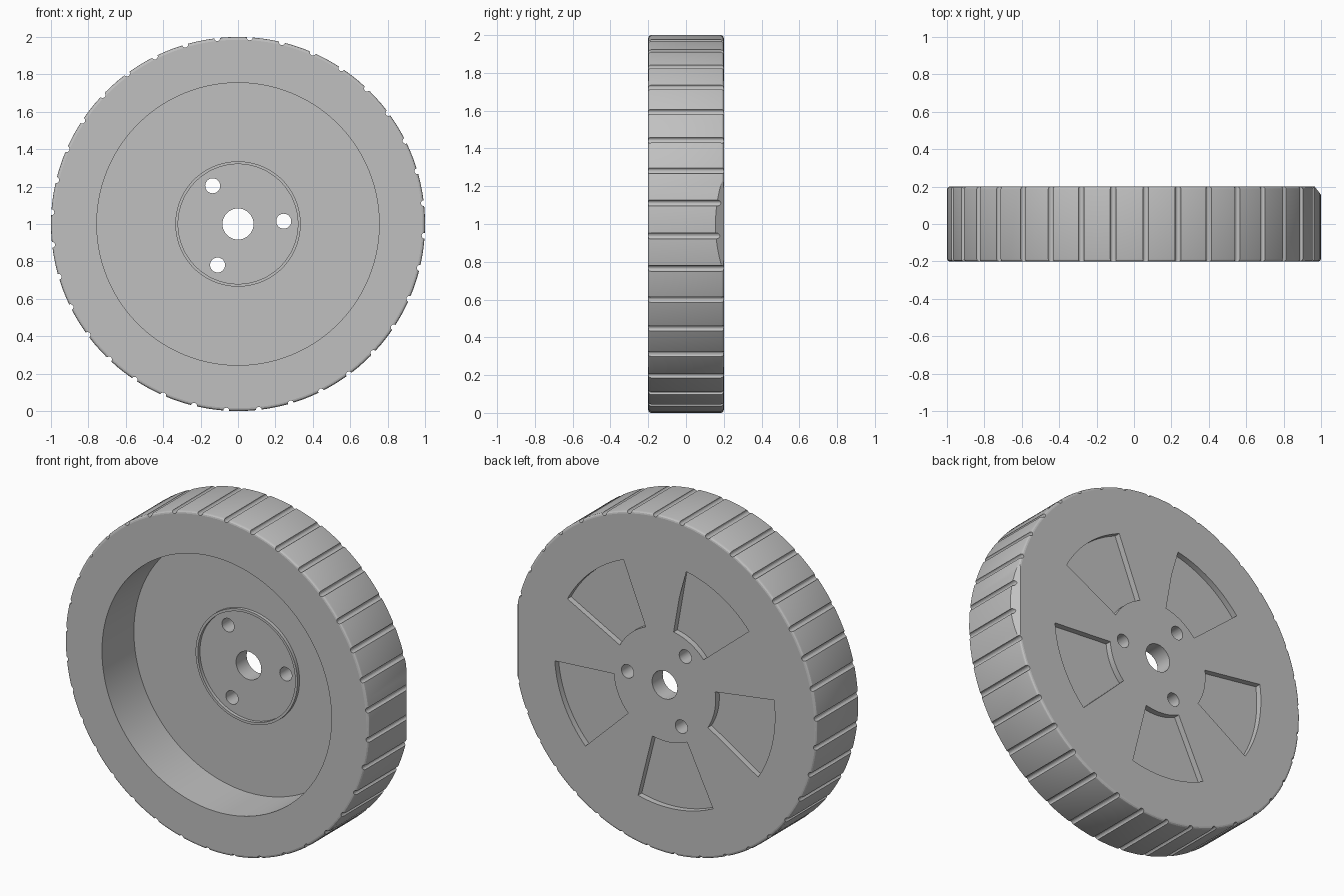
import bpy
import bmesh
from math import sin, cos, pi, radians
from mathutils import Matrix, Vector

if "Cube" in bpy.data.objects:
    bpy.data.objects.remove(bpy.data.objects["Cube"], do_unlink=True)

R, HALF = 1.0, 0.2          # wheel radius and half width
FLOOR = 0.1                 # web face inside the front recess
ROUND = 0.015               # rounded tyre edge


def make_object(name, bm):
    bmesh.ops.recalc_face_normals(bm, faces=bm.faces)
    mesh = bpy.data.meshes.new(name)
    bm.to_mesh(mesh)
    bm.free()
    obj = bpy.data.objects.new(name, mesh)
    bpy.context.collection.objects.link(obj)
    return obj


def lathe(profile, steps):
    """Revolve a closed (radius, y) profile about the wheel axle."""
    bm = bmesh.new()
    rings = []
    for i in range(steps):
        a = 2 * pi * i / steps
        rings.append([bm.verts.new((r * cos(a), y, r * sin(a))) for r, y in profile])
    n = len(profile)
    for i in range(steps):
        p, q = rings[i], rings[(i + 1) % steps]
        for j in range(n):
            k = (j + 1) % n
            bm.faces.new((p[j], p[k], q[k], q[j]))
    return bm


def add_rod(bm, dist, angle, radius, sides):
    """Cylinder parallel to the axle, used for grooves and bolt holes."""
    place = Matrix.Translation((dist * cos(angle), 0, dist * sin(angle)))
    bmesh.ops.create_cone(bm, cap_ends=True, segments=sides, radius1=radius,
                          radius2=radius, depth=1.0,
                          matrix=place @ Matrix.Rotation(pi / 2, 4, 'X'))


def add_sector(bm, r0, r1, mid, half, y0, y1, steps=16):
    """Ring sector prism, used for the pockets."""
    angles = [mid - half + 2 * half * i / steps for i in range(steps + 1)]
    outline = [(r0, a) for a in angles] + [(r1, a) for a in reversed(angles)]
    verts = [bm.verts.new((r * cos(a), y0, r * sin(a))) for r, a in outline]
    base = bm.faces.new(verts)
    out = bmesh.ops.extrude_face_region(bm, geom=[base])
    moved = [v for v in out["geom"] if isinstance(v, bmesh.types.BMVert)]
    bmesh.ops.translate(bm, verts=moved, vec=(0, y1 - y0, 0))


def cut(target, cutter):
    mod = target.modifiers.new("cut", 'BOOLEAN')
    mod.operation = 'DIFFERENCE'
    mod.solver = 'EXACT'
    mod.object = cutter
    bpy.context.view_layer.objects.active = target
    bpy.ops.object.modifier_apply(modifier=mod.name)
    bpy.data.objects.remove(cutter, do_unlink=True)


# Wheel body: hub web, raised hub rim, recess wall and rounded tyre
arc = [radians(30 * i) for i in range(4)]
front_edge = [(R - ROUND + ROUND * sin(a), -HALF + ROUND - ROUND * cos(a)) for a in arc]
back_edge = [(r, -y) for r, y in reversed(front_edge)]
profile = [(0.083, FLOOR), (0.32, FLOOR), (0.32, 0.08), (0.335, 0.08),
           (0.335, FLOOR), (0.755, FLOOR), (0.755, -HALF)]
profile += front_edge + back_edge + [(0.083, HALF)]
wheel = make_object("wheel", lathe(profile, 144))

# Tread grooves across the tyre
bm = bmesh.new()
for i in range(36):
    add_rod(bm, R, radians(6.4 + 10 * i), 0.016, 16)
cut(wheel, make_object("groove_cutter", bm))

# Three bolt holes through the web
bm = bmesh.new()
for i in range(3):
    add_rod(bm, 0.245, radians(3.5 + 120 * i), 0.04, 40)
cut(wheel, make_object("bolt_hole_cutter", bm))

# Five shallow pockets in the back face
bm = bmesh.new()
for i in range(5):
    add_sector(bm, 0.335, 0.725, radians(-96 + 72 * i), radians(20), HALF - 0.035, HALF + 0.1)
cut(wheel, make_object("pocket_cutter", bm))

# Flat cut on the back edge of the tyre
turn = Matrix.Rotation(radians(37.8), 4, 'Z')
centre = Vector((0.983, 0.178, 0)) + turn @ Vector((0.25, 0, 0))
bm = bmesh.new()
bmesh.ops.create_cube(bm, size=0.5, matrix=Matrix.Translation(centre) @ turn @ Matrix.Diagonal((1, 1, 2, 1)))
cut(wheel, make_object("flat_cutter", bm))

# Stand on the ground and finish
wheel.data.transform(Matrix.Translation((0, 0, R)))
grey = bpy.data.materials.new("light_grey")
grey.use_nodes = True
colour = (0.53, 0.53, 0.53, 1)
grey.diffuse_color = colour
grey.node_tree.nodes["Principled BSDF"].inputs["Base Color"].default_value = colour
wheel.data.materials.clear()
wheel.data.materials.append(grey)
bpy.ops.object.select_all(action='DESELECT')
wheel.select_set(True)
bpy.context.view_layer.objects.active = wheel
bpy.ops.object.shade_smooth_by_angle(angle=radians(15))
